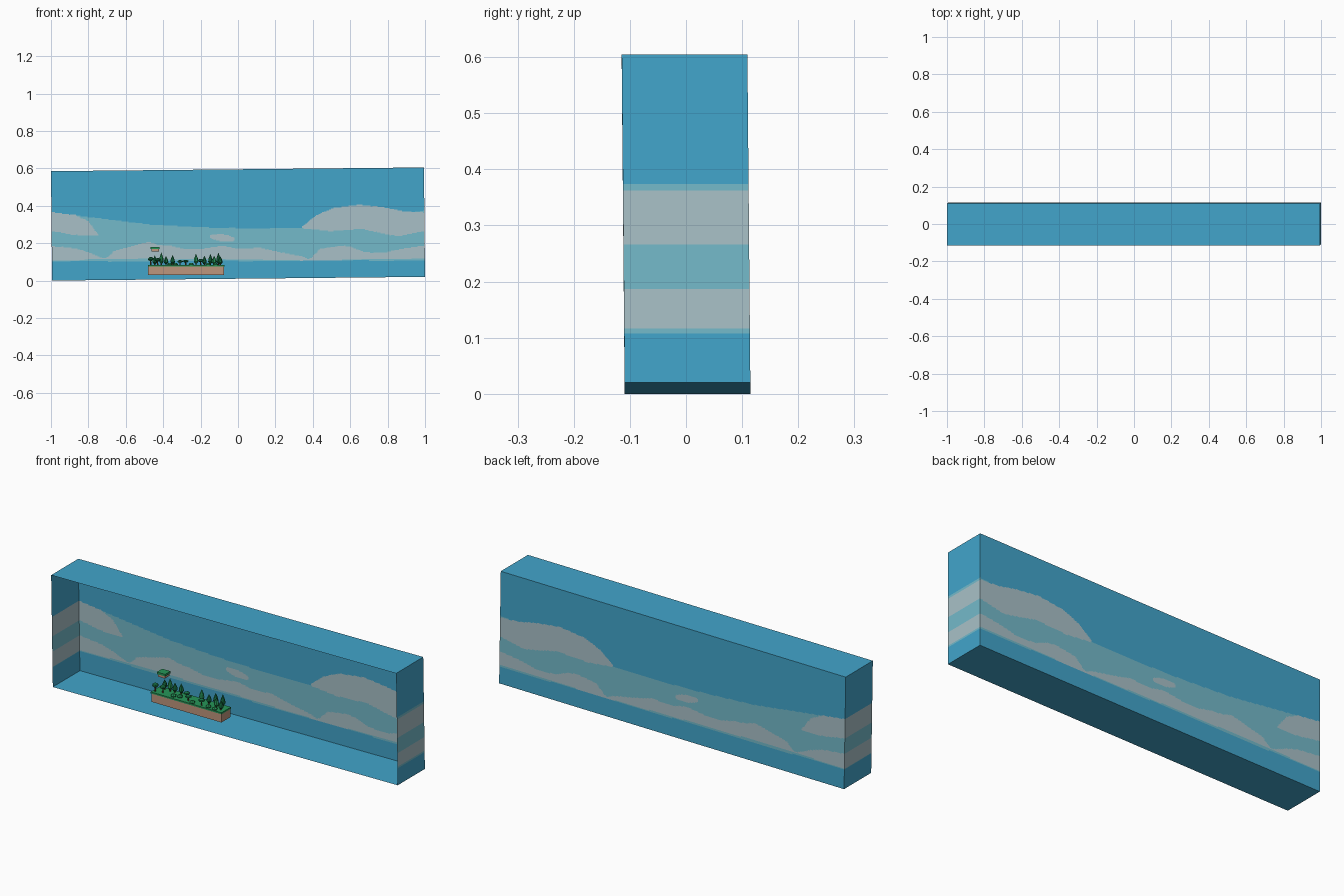
import bpy, bmesh, math
from mathutils import Vector, Matrix

if "Cube" in bpy.data.objects:
    bpy.data.objects.remove(bpy.data.objects["Cube"])


def mat(name, r, g, b):
    lin = [((c / 255 + 0.055) / 1.055) ** 2.4 for c in (r, g, b)]
    m = bpy.data.materials.new(name)
    m.diffuse_color = (*lin, 1)
    m.use_nodes = True
    m.node_tree.nodes["Principled BSDF"].inputs["Base Color"].default_value = m.diffuse_color
    return m


SKY = mat("sky_blue", 66, 165, 203)
HAZE = mat("pale_haze", 116, 186, 202)
CLOUD = mat("cloud_grey", 169, 193, 200)
EARTH = mat("tan_earth", 190, 150, 125)
GRASS = mat("grass_green", 38, 150, 88)
LEAF = mat("dark_leaf", 22, 112, 66)
BARK = mat("bark_brown", 105, 65, 45)


def add_object(name, bm, mats):
    me = bpy.data.meshes.new(name)
    bm.to_mesh(me)
    bm.free()
    for m in mats:
        me.materials.append(m)
    ob = bpy.data.objects.new(name, me)
    bpy.context.collection.objects.link(ob)
    return ob


# --- backdrop picture: outlines of haze and clouds, as height over x ---
HAZE_TOP = [(-1, .36), (-.84, .345), (-.66, .323), (-.47, .3), (-.2, .285), (0, .28),
            (.33, .281), (.6, .32), (1, .375)]
LOW_TOP = [(-1, .185), (-.87, .172), (-.8, .152), (-.72, .118), (-.70, .122), (-.66, .16),
           (-.55, .188), (-.48, .206), (-.42, .19), (-.36, .185), (-.28, .168), (-.2, .168),
           (-.08, .187), (0, .17), (.12, .176), (.22, .152), (.34, .13), (.38, .115),
           (.40, .13), (.44, .17), (.55, .186), (.6, .182), (.68, .152), (.78, .148),
           (.87, .17), (1, .188)]
LOW_BASE = [(-1, .105), (-.72, .115), (-.2, .116), (.35, .108), (1, .116)]
BIG_TOP = [(.34, .285), (.42, .35), (.51, .388), (.65, .406), (.78, .392), (.89, .37), (1, .363)]
BIG_BASE = [(.34, .28), (.49, .265), (.67, .275), (.78, .25), (.86, .236), (1, .265)]
LEFT_TOP = [(-1, .366), (-.87, .35), (-.8, .317), (-.745, .243)]
LEFT_BASE = [(-1, .265), (-.87, .243), (-.745, .24)]


def interp(pts, x):
    if x < pts[0][0] or x > pts[-1][0]:
        return None
    for (x0, z0), (x1, z1) in zip(pts, pts[1:]):
        if x <= x1:
            return z0 + (z1 - z0) * (x - x0) / (x1 - x0)


def picture(p):
    x, z = p.x, p.z
    x = max(-1, min(1, x))
    for base, top in ((LOW_BASE, LOW_TOP), (BIG_BASE, BIG_TOP), (LEFT_BASE, LEFT_TOP)):
        b, t = interp(base, x), interp(top, x)
        if b is not None and b < z < t:
            return 2
    dx = x + .083
    if (dx / .068) ** 2 + ((z - .228 + .12 * dx) / .019) ** 2 < 1:
        return 2
    return 1 if .102 + .003 * (x + 1) < z < interp(HAZE_TOP, x) else 0


def warp(x, y, z):
    # the whole case leans very slightly
    return Vector((x - .01 * (z - .3), y - .009 * (z - .3), z + .01 * (x + .994)))


def panel(name, o, u, v, nu, nv, rule):
    o, u, v = Vector(o), Vector(u), Vector(v)
    bm = bmesh.new()
    rows = [[bm.verts.new(warp(*(o + u * i / nu + v * j / nv))) for i in range(nu + 1)]
            for j in range(nv + 1)]
    for j in range(nv):
        for i in range(nu):
            f = bm.faces.new((rows[j][i], rows[j][i + 1], rows[j + 1][i + 1], rows[j + 1][i]))
            f.material_index = rule(f.calc_center_median())
    return add_object(name, bm, [SKY, HAZE, CLOUD])


# --- open-fronted case ---
L, D, H = .997, .112, .585
plain = lambda p: 0
panel("back_wall", (L, D, 0), (-2 * L, 0, 0), (0, 0, H), 320, 120, picture)
panel("right_wall", (L, -D, 0), (0, 2 * D, 0), (0, 0, H), 1, 200, picture)
panel("left_wall", (-L, D, 0), (0, -2 * D, 0), (0, 0, H), 1, 200, picture)
panel("case_floor", (-L, D, 0), (2 * L, 0, 0), (0, -2 * D, 0), 1, 1, plain)
panel("case_roof", (-L, -D, H), (2 * L, 0, 0), (0, 2 * D, 0), 1, 1, plain)


def box(name, x0, x1, y0, y1, z0, z1, m):
    bm = bmesh.new()
    bmesh.ops.create_cube(bm, size=1, matrix=Matrix.Translation(
        ((x0 + x1) / 2, (y0 + y1) / 2, (z0 + z1) / 2)) @ Matrix.Diagonal((x1 - x0, y1 - y0, z1 - z0, 1)))
    return add_object(name, bm, [m])


# --- earth platform with grass, and the small floating block ---
box("platform_earth", -.48, -.075, -.03, .045, .03, .074, EARTH)
box("platform_grass", -.482, -.073, -.032, .047, .074, .082, GRASS)
box("floating_earth", -.463, -.423, 0, .038, .155, .168, EARTH)
box("floating_grass", -.467, -.419, -.003, .041, .168, .179, GRASS)


def lathe(bm, x, y, profile, idx, sides=7):
    rings = [[bm.verts.new((x + r * math.cos(math.tau * k / sides),
                            y + r * math.sin(math.tau * k / sides), z)) for k in range(sides)]
             for r, z in profile]
    for a, b in zip(rings, rings[1:]):
        for k in range(sides):
            n = (k + 1) % sides
            bm.faces.new((a[k], a[n], b[n], b[k])).material_index = idx
    bm.faces.new(rings[0][::-1]).material_index = idx
    bm.faces.new(rings[-1]).material_index = idx


def tree(name, x, y, h, r, leaf, flat=False):
    z = .081
    bm = bmesh.new()
    lathe(bm, x, y, [(.004, z), (.003, z + h * .6)], 0, 5)
    if flat:
        prof = [(r * .5, z + h * .55), (r, z + h * .7), (r * .85, z + h * .88), (r * .3, z + h)]
    else:
        prof = [(r * .4, z + h * .15), (r, z + h * .33), (r * .8, z + h * .6), (.0008, z + h)]
    lathe(bm, x, y, prof, 1)
    add_object(name, bm, [BARK, leaf])


# --- trees: pointed ones and flat-crowned ones ---
POINTED = [(-.445, .03, .052), (-.41, .025, .068), (-.385, .03, .05), (-.35, .032, .054),
           (-.225, .022, .062), (-.18, .018, .05), (-.148, .028, .06), (-.128, .005, .05),
           (-.105, .025, .066), (-.095, -.005, .048)]
for i, (x, y, h) in enumerate(POINTED):
    tree(f"pointed_tree_{i}", x, y, h, .013, (LEAF, GRASS)[i % 3 == 1])
FLAT = [(-.467, -.015, .045), (-.43, -.005, .04), (-.31, .02, .028), (-.28, -.01, .03),
        (-.2, -.015, .035)]
for i, (x, y, h) in enumerate(FLAT):
    tree(f"flat_tree_{i}", x, y, h, .016, LEAF, True)

# --- low bushes ---
for i, (x, y) in enumerate([(-.365, -.01), (-.335, .0), (-.25, -.02), (-.16, -.015), (-.12, -.02)]):
    bm = bmesh.new()
    lathe(bm, x, y, [(.012, .081), (.014, .087), (.006, .095)], 0, 6)
    add_object(f"bush_{i}", bm, [GRASS])
